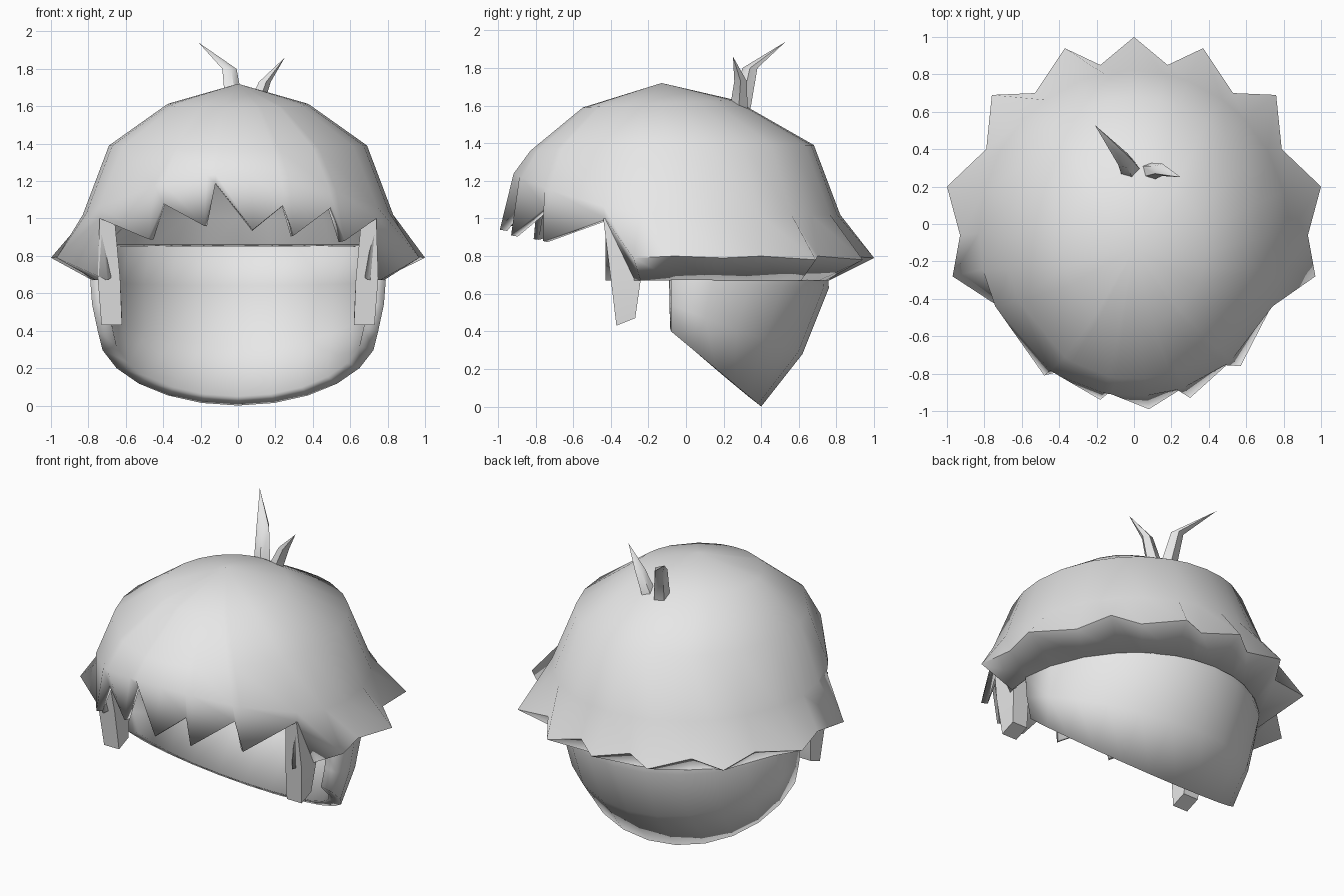
import bpy
import bmesh
import math
from mathutils import Vector

cube = bpy.data.objects.get("Cube")
if cube:
    bpy.data.objects.remove(cube)

GREY = (0.8, 0.8, 0.8, 1)
hair = bpy.data.materials.new("hair_grey")
hair.use_nodes = True
hair.diffuse_color = GREY
hair.node_tree.nodes["Principled BSDF"].inputs["Base Color"].default_value = GREY


def finish(name, bm, thickness=0, angle=60):
    mesh = bpy.data.meshes.new(name)
    bm.to_mesh(mesh)
    bm.free()
    mesh.materials.append(hair)
    obj = bpy.data.objects.new(name, mesh)
    bpy.context.collection.objects.link(obj)
    if thickness:
        mod = obj.modifiers.new("thickness", "SOLIDIFY")
        mod.thickness = thickness
        mod.offset = -1
    bpy.ops.object.select_all(action="DESELECT")
    obj.select_set(True)
    bpy.context.view_layer.objects.active = obj
    bpy.ops.object.shade_smooth_by_angle(angle=math.radians(angle))
    return obj


def skin(bm, rows, closed):
    """Bridge rows of vertices with quads; None marks a missing vertex."""
    n = len(rows[0])
    for upper, lower in zip(rows, rows[1:]):
        for i in range(n if closed else n - 1):
            j = (i + 1) % n
            quad = (upper[i], lower[i], lower[j], upper[j])
            if None not in quad:
                bm.faces.new(quad)


# Hem of the cap: alternating spike tips and valleys, counterclockwise
side = [(0.74, -0.43, 1.0), (0.97, -0.28, 0.79), (0.93, -0.06, 0.8),
        (1.0, 0.2, 0.79), (0.79, 0.4, 0.8), (0.76, 0.69, 0.78),
        (0.53, 0.7, 0.8), (0.37, 0.94, 0.78), (0.18, 0.85, 0.8)]
fringe = [(-0.48, -0.81, 0.89), (-0.4, -0.79, 1.08), (-0.18, -0.94, 0.96),
          (-0.12, -0.89, 1.19), (0.08, -0.99, 0.94), (0.24, -0.89, 1.07),
          (0.3, -0.93, 0.91), (0.5, -0.75, 1.06), (0.57, -0.76, 0.88)]
back = side + [(0, 1, 0.79)] + [(-x, y, z) for x, y, z in reversed(side)]
hem = back + fringe
CENTRE_Y = -0.06
angles = [math.atan2(y - CENTRE_Y, x) for x, y, z in hem]


def dome_ring(bm, rx, ry, cy, z, tilt=0, lift=0):
    ring = []
    for a in angles:
        s = math.sin(a)
        ring.append(bm.verts.new((rx * math.cos(a), cy + ry * s,
                                  z + tilt * s + lift * max(0, -s) ** 2)))
    return ring


# Cap: dome, flared spikes, and the underside that tucks back in
bm = bmesh.new()
rows = [dome_ring(bm, 0.38, 0.405, -0.145, 1.61, 0.02),
        dome_ring(bm, 0.69, 0.755, -0.075, 1.39, 0, -0.03),
        dome_ring(bm, 0.83, 0.87, -0.05, 1.02, 0, 0.22),
        [bm.verts.new(p) for p in hem]]
under = []
for i, a in enumerate(angles):
    if i < len(back):
        under.append(bm.verts.new((0.78 * math.cos(a), CENTRE_Y + 0.82 * math.sin(a), 0.67)))
    else:
        under.append(None)
skin(bm, rows + [under], True)
crown = bm.verts.new((0, -0.13, 1.72))
for i, v in enumerate(rows[0]):
    bm.faces.new((crown, v, rows[0][(i + 1) % len(hem)]))
finish("cap_hair", bm, 0.04)

# Nape: half shell whose lower edge slants down to the back
bm = bmesh.new()
STEPS = 12
rows = []
for rx, ry, z, drop in ((0.76, 0.82, 0.86, 0), (0.79, 0.84, 0.67, 0.04),
                        (0.78, 0.7, 0.54, 0.26), (0.75, 0.48, 0.4, 0.4)):
    row = []
    for i in range(STEPS + 1):
        a = math.pi * i / STEPS
        s = math.sin(a)
        row.append(bm.verts.new((rx * math.cos(a), -0.08 + ry * s, z - drop * s)))
    rows.append(row)
skin(bm, rows, False)
finish("nape_hair", bm, 0.08)

# Sidelocks: tapered blocks in front of the ears
for name, sign in (("left_sidelock", 1), ("right_sidelock", -1)):
    bm = bmesh.new()
    rows = []
    for x0, x1, y0, y1, z0, z1 in ((0.66, 0.74, -0.44, -0.3, 1, 1),
                                   (0.63, 0.75, -0.4, -0.24, 0.68, 0.68),
                                   (0.62, 0.73, -0.37, -0.27, 0.43, 0.47)):
        rows.append([bm.verts.new((sign * x, y, z)) for x, y, z in
                     ((x0, y0, z0), (x1, y0, z0), (x1, y1, z1), (x0, y1, z1))])
    skin(bm, rows, True)
    bm.faces.new(rows[0])
    bm.faces.new(rows[-1])
    bmesh.ops.recalc_face_normals(bm, faces=bm.faces)
    finish(name, bm, angle=40)


# Cowlicks: bent five-sided strands that end in a point
def cowlick(name, base, bend, tip, r0, r1):
    bm = bmesh.new()
    rows = []
    for centre, r in ((base, r0), (bend, r1)):
        rows.append([bm.verts.new(Vector(centre) + Vector(
            (r * math.cos(k * math.tau / 5), r * math.sin(k * math.tau / 5), 0)))
            for k in range(5)])
    skin(bm, rows, True)
    point = bm.verts.new(tip)
    for k in range(5):
        bm.faces.new((rows[1][k], rows[1][(k + 1) % 5], point))
    bmesh.ops.recalc_face_normals(bm, faces=bm.faces)
    finish(name, bm)


cowlick("large_cowlick", (-0.02, 0.29, 1.58), (-0.05, 0.34, 1.8), (-0.21, 0.53, 1.94), 0.055, 0.042)
cowlick("small_cowlick", (0.08, 0.28, 1.58), (0.14, 0.29, 1.73), (0.25, 0.25, 1.86), 0.05, 0.035)
